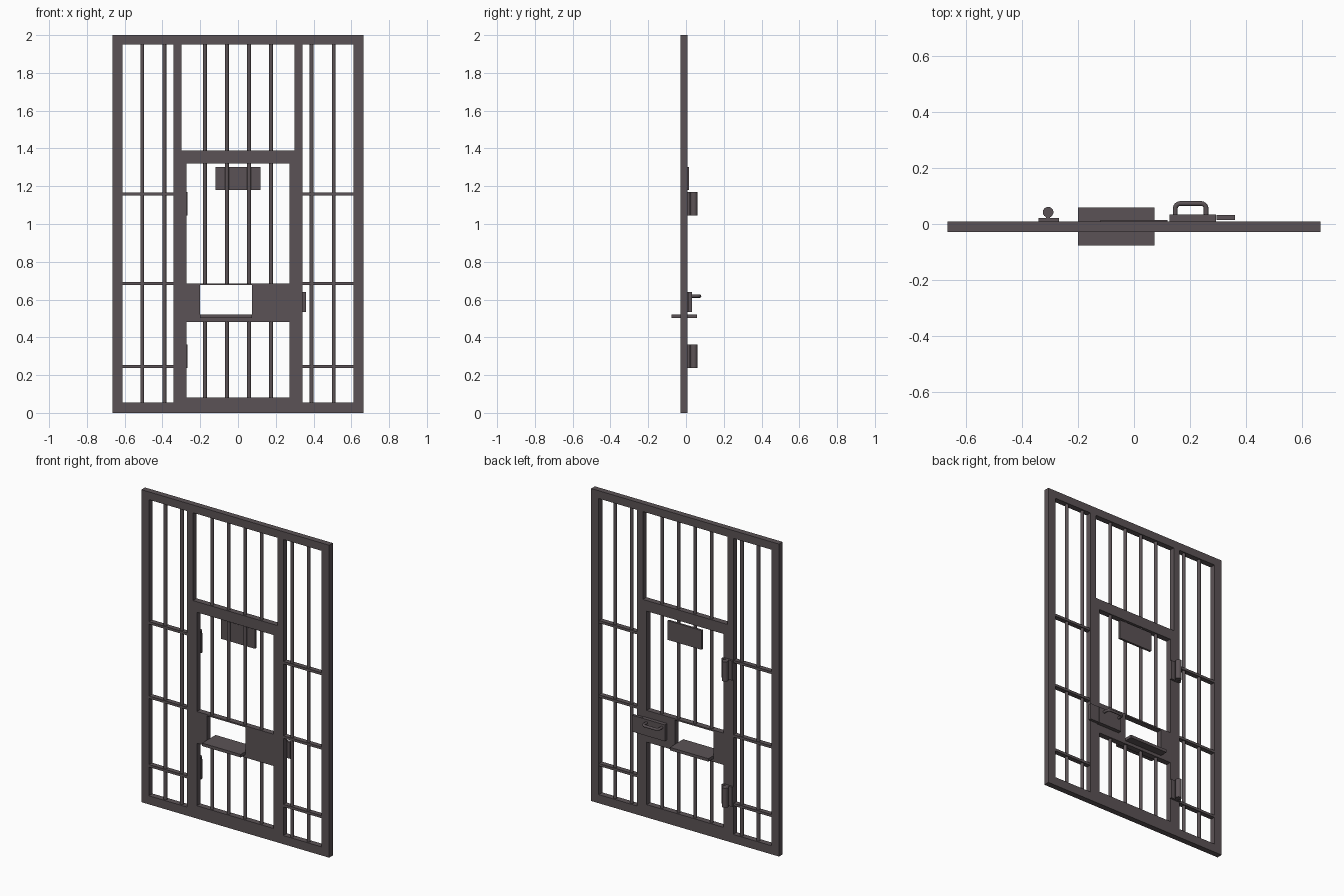
import bpy, math
from mathutils import Vector

if "Cube" in bpy.data.objects:
    bpy.data.objects.remove(bpy.data.objects["Cube"])

steel = bpy.data.materials.new("dark steel")
steel.diffuse_color = (0.105, 0.086, 0.092, 1)
steel.use_nodes = True
steel.node_tree.nodes["Principled BSDF"].inputs["Base Color"].default_value = steel.diffuse_color

Y0, Y1 = -0.028, 0.009      # front and back of the frame
YC = (Y0 + Y1) / 2


def finish(ob, name):
    ob.name = name
    ob.data.materials.append(steel)
    return ob


def box(name, x0, x1, z0, z1, y0=Y0, y1=Y1):
    bpy.ops.mesh.primitive_cube_add(size=1, location=((x0 + x1) / 2, (y0 + y1) / 2, (z0 + z1) / 2))
    ob = bpy.context.object
    ob.scale = (x1 - x0, y1 - y0, z1 - z0)
    bpy.ops.object.transform_apply(location=False, rotation=False, scale=True)
    return finish(ob, name)


def rod(name, x, y, z0, z1, r, sides):
    bpy.ops.mesh.primitive_cylinder_add(vertices=sides, radius=r, depth=z1 - z0,
                                        location=(x, y, (z0 + z1) / 2))
    ob = finish(bpy.context.object, name)
    bpy.ops.object.shade_smooth_by_angle(angle=math.radians(40))
    return ob


# outer frame
box("frame_top", -0.665, 0.665, 1.95, 2.0)
box("frame_bottom", -0.665, 0.665, 0, 0.055)

# side uprights, posts, door stiles, side panel bars
for s, side in ((-1, "left"), (1, "right")):
    def sbox(name, a, b, *rest):
        return box(f"{name}_{side}", min(s * a, s * b), max(s * a, s * b), *rest)
    sbox("frame_upright", 0.612, 0.665, 0.055, 1.95)
    sbox("door_post", 0.299, 0.341, 0.055, 1.95)
    sbox("door_stile", 0.272, 0.299, 0.055, 1.32)
    for z in (1.16, 0.684, 0.245):
        sbox("cross_bar", 0.341, 0.612, z - 0.008, z + 0.008, -0.025, 0.006)
    for x in (0.39, 0.507):
        rod(f"side_bar_{side}", s * x, YC, 0.055, 1.95, 0.011, 10)

# door rails and middle panel with serving slot
box("door_lintel", -0.299, 0.299, 1.32, 1.388)
box("door_bottom_rail", -0.272, 0.272, 0.055, 0.082)
box("panel_left", -0.272, -0.2, 0.482, 0.685)
box("panel_right", 0.073, 0.272, 0.482, 0.685)
box("panel_sill", -0.2, 0.073, 0.482, 0.502)
box("panel_head", -0.2, 0.073, 0.676, 0.685)
box("slot_tray", -0.2, 0.073, 0.502, 0.521, -0.077, 0.059)

# centre bars
for x in (-0.175, -0.059, 0.059, 0.175):
    for z0, z1 in ((0.082, 0.482), (0.685, 1.32), (1.388, 1.95)):
        rod("centre_bar", x, YC, z0, z1, 0.011, 10)

# blank plate behind the bars
box("back_plate", -0.12, 0.12, 1.18, 1.303, 0.001, 0.015)

# hinges
for z0, z1 in ((1.045, 1.17), (0.237, 0.362)):
    box("hinge_leaf", -0.341, -0.268, z0, z1, 0.009, 0.022)
    rod("hinge_barrel", -0.306, 0.042, z0, z1, 0.019, 16)
    box("hinge_web", -0.313, -0.299, z0, z1, 0.02, 0.032)

# lock box and strike
box("lock_box", 0.127, 0.292, 0.535, 0.64, 0.009, 0.033)
box("lock_strike", 0.294, 0.36, 0.535, 0.64, 0.014, 0.032)

# pull handle: rounded bracket
path = [(0.147, 0.03)]
for cx, start in ((0.165, 180), (0.239, 90)):
    for i in range(5):
        a = math.radians(start - i * 22.5)
        path.append((cx + 0.018 * math.cos(a), 0.055 + 0.018 * math.sin(a)))
path.append((0.257, 0.03))
cu = bpy.data.curves.new("handle", 'CURVE')
cu.dimensions = '3D'
cu.bevel_depth = 0.0085
cu.bevel_resolution = 2
cu.use_fill_caps = True
sp = cu.splines.new('POLY')
sp.points.add(len(path) - 1)
for p, (x, y) in zip(sp.points, path):
    p.co = (x, y, 0.618, 1)
handle = bpy.data.objects.new("handle", cu)
bpy.context.collection.objects.link(handle)
bpy.ops.object.select_all(action='DESELECT')
handle.select_set(True)
bpy.context.view_layer.objects.active = handle
bpy.ops.object.convert(target='MESH')
finish(bpy.context.object, "pull_handle")
bpy.ops.object.shade_smooth_by_angle(angle=math.radians(50))
